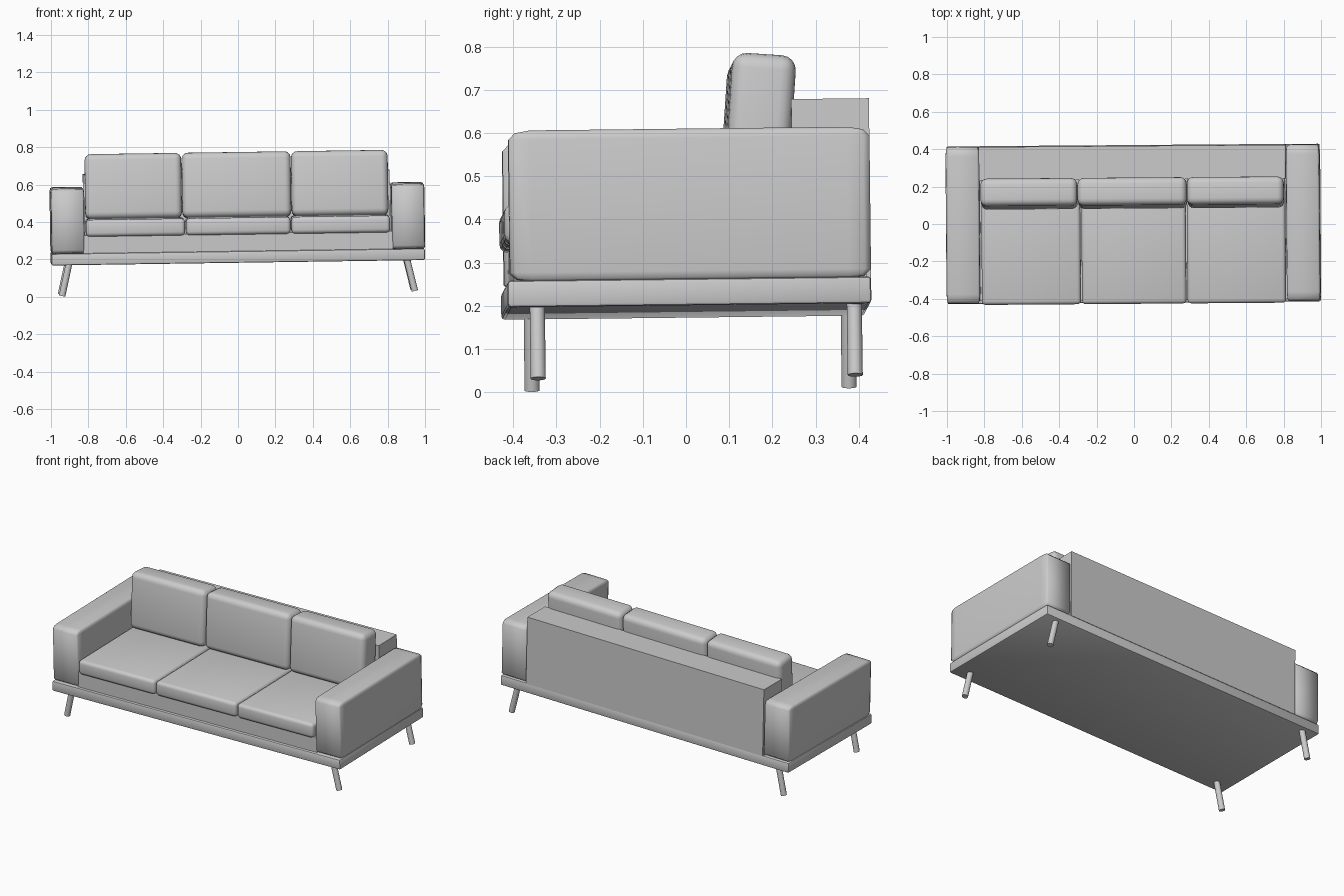
import bpy, bmesh, math
from mathutils import Matrix, Vector, Euler

if "Cube" in bpy.data.objects:
    bpy.data.objects.remove(bpy.data.objects["Cube"])

# The whole sofa sits very slightly tilted
TILT = Euler((0.0115, -0.0145, 0.0075)).to_matrix().to_4x4()


def finish(bm, name, matrix, smooth=None):
    bmesh.ops.recalc_face_normals(bm, faces=bm.faces)
    me = bpy.data.meshes.new(name)
    bm.to_mesh(me)
    bm.free()
    me.transform(TILT @ matrix)
    ob = bpy.data.objects.new(name, me)
    bpy.context.collection.objects.link(ob)
    if smooth:
        bpy.ops.object.select_all(action='DESELECT')
        ob.select_set(True)
        bpy.context.view_layer.objects.active = ob
        bpy.ops.object.shade_smooth_by_angle(angle=math.radians(smooth))
    return ob


def box(name, x, y, z, bevel=0.0, seg=1, stretch=False, rot_x=0.0, smooth=None):
    """Box from ranges; stretch=True bevels a unit cube before scaling."""
    lo, hi = Vector((x[0], y[0], z[0])), Vector((x[1], y[1], z[1]))
    size = Matrix.Diagonal(hi - lo).to_4x4()
    bm = bmesh.new()
    bmesh.ops.create_cube(bm, size=1.0)
    if not stretch:
        bm.transform(size)
    if bevel:
        bmesh.ops.bevel(bm, geom=bm.edges[:], offset=bevel, segments=seg,
                        profile=0.5, affect='EDGES')
    if stretch:
        bm.transform(size)
    m = Matrix.Translation((lo + hi) / 2) @ Matrix.Rotation(rot_x, 4, 'X')
    return finish(bm, name, m, smooth)


# Base slab, seat plinth and back panel
box("base_slab", (-0.997, 0.999), (-0.418, 0.424), (0.187, 0.249), 0.008, 2, smooth=40)
box("seat_plinth", (-0.825, 0.83), (-0.402, 0.415), (0.245, 0.345))
box("back_panel", (-0.818, 0.822), (0.245, 0.425), (0.245, 0.664))

# Armrests
for side, x in (("left", (-0.997, -0.817)), ("right", (0.823, 1.002))):
    box(side + "_armrest", x, (-0.412, 0.424), (0.246, 0.596), 0.06, 2, True, smooth=60)

# Seat and back cushions
seat_edges = (-0.813, -0.278, 0.286, 0.819)
back_edges = (-0.81, -0.291, 0.294, 0.813)
for i, side in enumerate(("left", "middle", "right")):
    box(side + "_seat_cushion", (seat_edges[i] + 0.003, seat_edges[i + 1] - 0.003),
        (-0.422, 0.25), (0.338, 0.428), 0.02, 3, smooth=60)
    box(side + "_back_cushion", (back_edges[i] + 0.001, back_edges[i + 1] - 0.001),
        (0.098, 0.246), (0.422, 0.770), 0.034, 4, rot_x=math.radians(-4.5), smooth=60)

# Splayed round legs
for side, sx in (("left", -1), ("right", 1)):
    for end, y in (("front", -0.349), ("back", 0.385)):
        top, foot = Vector((sx * 0.902, y, 0.2)), Vector((sx * 0.943, y, 0.022))
        d = top - foot
        bm = bmesh.new()
        bmesh.ops.create_cone(bm, cap_ends=True, segments=24, radius1=0.0175,
                              radius2=0.0175, depth=d.length)
        m = Matrix.Translation((top + foot) / 2) @ d.to_track_quat('Z', 'Y').to_matrix().to_4x4()
        finish(bm, f"{end}_{side}_leg", m, 40)
